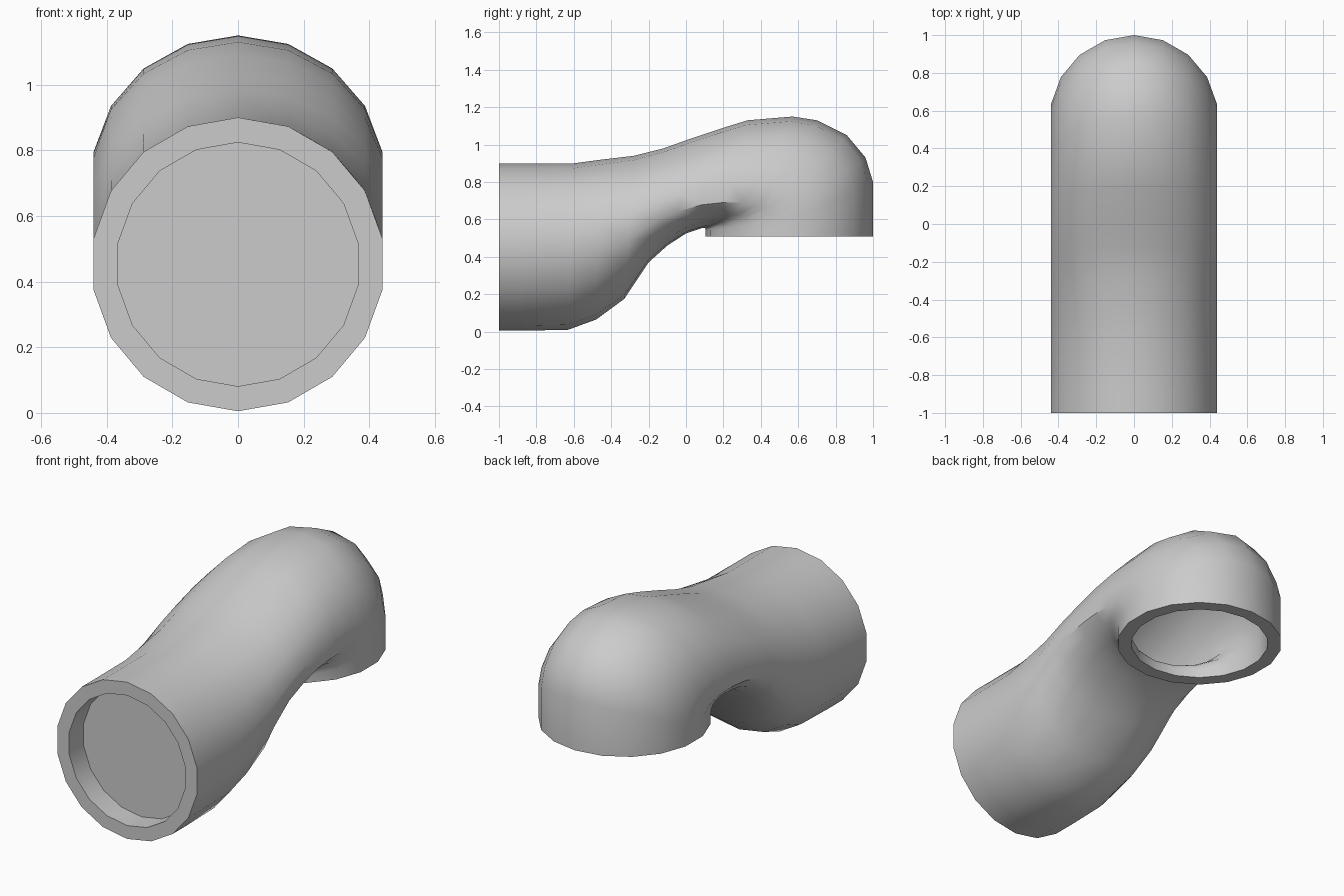
import bpy, bmesh, math
from mathutils import Vector

cube = bpy.data.objects.get("Cube")
if cube:
    bpy.data.objects.remove(cube)

SIDES = 18
HALF_WIDTH = 0.447
BORE = 0.83      # inner size relative to the outer size
FRONT = -1.0
SEAM = -0.87

grey = bpy.data.materials.new("pipe grey")
grey.use_nodes = True
colour = (0.6, 0.6, 0.6, 1)
grey.diffuse_color = colour
grey.node_tree.nodes["Principled BSDF"].inputs["Base Color"].default_value = colour


def ring(bm, section, scale=1.0):
    """Cross-section through a crown, a widest line and a belly point (y, z)."""
    crown, middle, belly = [Vector((0, y, z)) for y, z in section]
    verts = []
    for i in range(SIDES):
        a = math.tau * i / SIDES
        reach = crown - middle if math.cos(a) > 0 else middle - belly
        offset = reach * math.cos(a) + Vector((HALF_WIDTH * math.sin(a), 0, 0))
        verts.append(bm.verts.new(middle + offset * scale))
    return verts


def loft(name, sections, cap_start=False, cap_end=False):
    """Skin a list of (section, scale) pairs into one smooth-shaded object."""
    bm = bmesh.new()
    rings = [ring(bm, s, k) for s, k in sections]
    for a, b in zip(rings, rings[1:]):
        for i in range(SIDES):
            j = (i + 1) % SIDES
            bm.faces.new((a[i], a[j], b[j], b[i]))
    if cap_start:
        bm.faces.new(rings[0])
    if cap_end:
        bm.faces.new(rings[-1])
    bmesh.ops.recalc_face_normals(bm, faces=bm.faces)
    mesh = bpy.data.meshes.new(name)
    bm.to_mesh(mesh)
    bm.free()
    mesh.materials.append(grey)
    obj = bpy.data.objects.new(name, mesh)
    bpy.context.collection.objects.link(obj)
    bpy.ops.object.select_all(action='DESELECT')
    obj.select_set(True)
    bpy.context.view_layer.objects.active = obj
    bpy.ops.object.shade_smooth_by_angle(angle=math.radians(40))
    return obj


def upright(y):
    return ((y, 0.9), (y, 0.453), (y, 0.005))


# Front collar with a recessed flat disc
loft("front_collar", [(upright(SEAM), 1), (upright(FRONT), 1),
                      (upright(FRONT), BORE), (upright(SEAM), BORE)], cap_end=True)

# Bent pipe: crown, widest line and belly along the double bend
bend = [
    upright(SEAM),
    ((-.6, .9), (-.62, .46), (-.63, .01)),
    ((-.45, .92), (-.47, .5), (-.48, .065)),
    ((-.28, .94), (-.3, .56), (-.33, .175)),
    ((-.12, .98), (-.16, .64), (-.2, .37)),
    ((.02, 1.03), (-.03, .68), (-.1, .46)),
    ((.2, 1.09), (.1, .71), (0, .525)),
    ((.33, 1.13), (.22, .72), (.06, .545)),
    ((.57, 1.15), (.34, .72), (.09, .555)),
    ((.7, 1.13), (.44, .7), (.1, .555)),
    ((.86, 1.05), (.5, .68), (.105, .55)),
    ((.96, .93), (.54, .64), (.105, .545)),
    ((1, .8), (.555, .6), (.105, .535)),
    ((1, .51), (.555, .51), (.105, .51)),
]
outer = [(s, 1) for s in bend]
inner = [(s, BORE) for s in reversed(bend[1:])]
loft("bent_pipe", outer + inner, cap_end=True)
